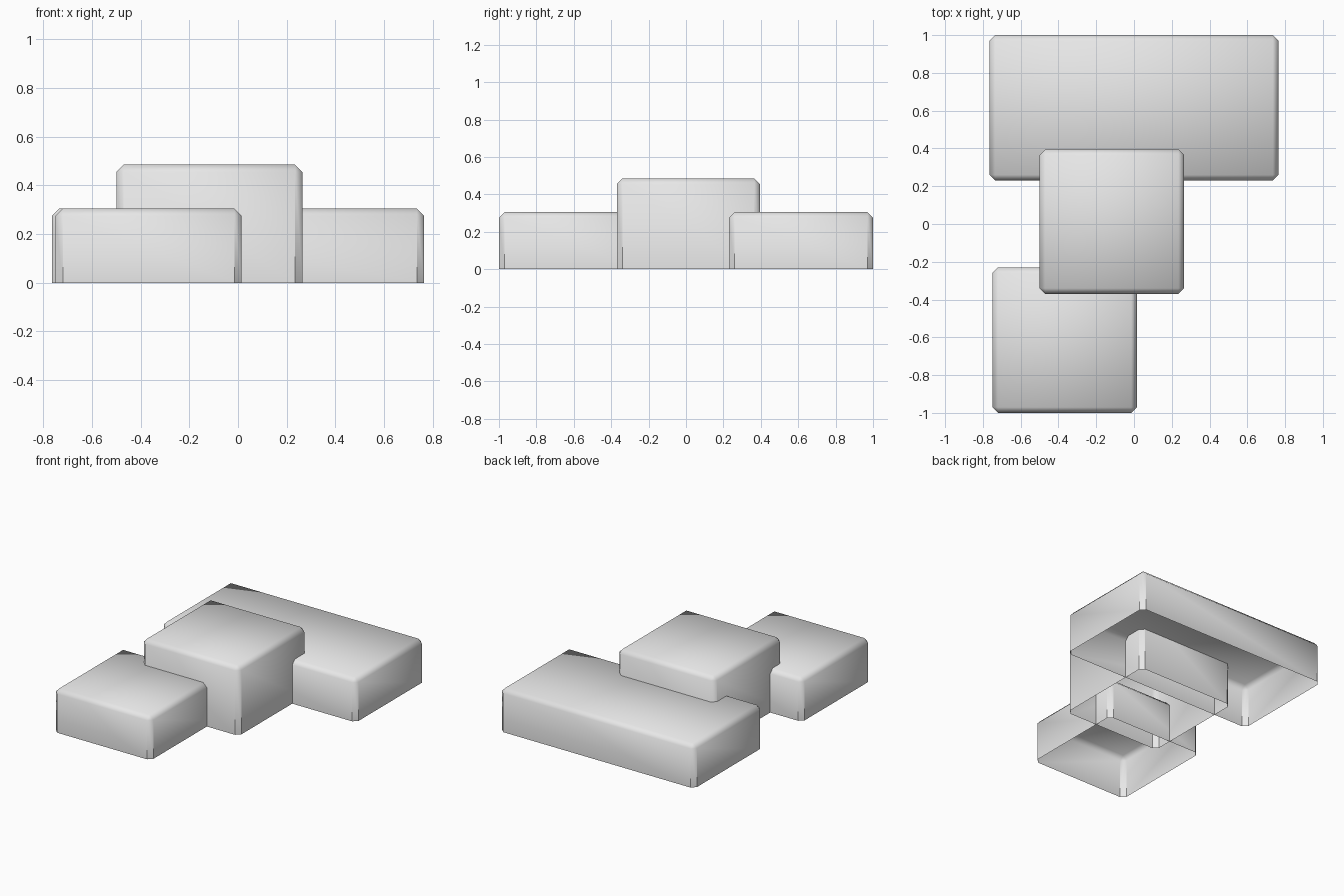
import bpy, bmesh
from mathutils import Vector

cube = bpy.data.objects.get("Cube")
if cube:
    bpy.data.objects.remove(cube, do_unlink=True)

CHAMFER = 0.03

# Single plain grey
grey = bpy.data.materials.new("plain grey")
grey.use_nodes = True
grey.diffuse_color = (0.8, 0.8, 0.8, 1)
grey.node_tree.nodes["Principled BSDF"].inputs["Base Color"].default_value = grey.diffuse_color


def is_vertical(edge):
    a, b = (v.co for v in edge.verts)
    return abs((b - a).normalized().z) > 0.99


def open_block(name, low, high):
    """Chamfered block with no underside."""
    low, high = Vector(low), Vector(high)
    bm = bmesh.new()
    bmesh.ops.create_cube(bm, size=1)
    for v in bm.verts:
        v.co = (low + high) / 2 + v.co * (high - low)

    # Chamfer everything except the bottom rim
    edges = [e for e in bm.edges if max(v.co.z for v in e.verts) > high.z / 2]
    bmesh.ops.bevel(bm, geom=edges, offset=CHAMFER, segments=1, affect='EDGES')

    # Open the underside
    bm.normal_update()
    underside = [f for f in bm.faces if f.normal.z < -0.9]
    bmesh.ops.delete(bm, geom=underside, context='FACES')

    # Soft top, crisp upright corners
    for f in bm.faces:
        f.smooth = True
    for e in bm.edges:
        e.smooth = not is_vertical(e)

    mesh = bpy.data.meshes.new(name)
    bm.to_mesh(mesh)
    bm.free()
    mesh.materials.append(grey)
    obj = bpy.data.objects.new(name, mesh)
    bpy.context.collection.objects.link(obj)
    return obj


# Wide back block, tall middle block, low front block
open_block("back_block", (-0.765, 0.23, 0), (0.765, 1.0, 0.305))
open_block("middle_block", (-0.5, -0.37, 0), (0.265, 0.395, 0.485))
open_block("front_block", (-0.75, -1.0, 0), (0.015, -0.23, 0.305))
